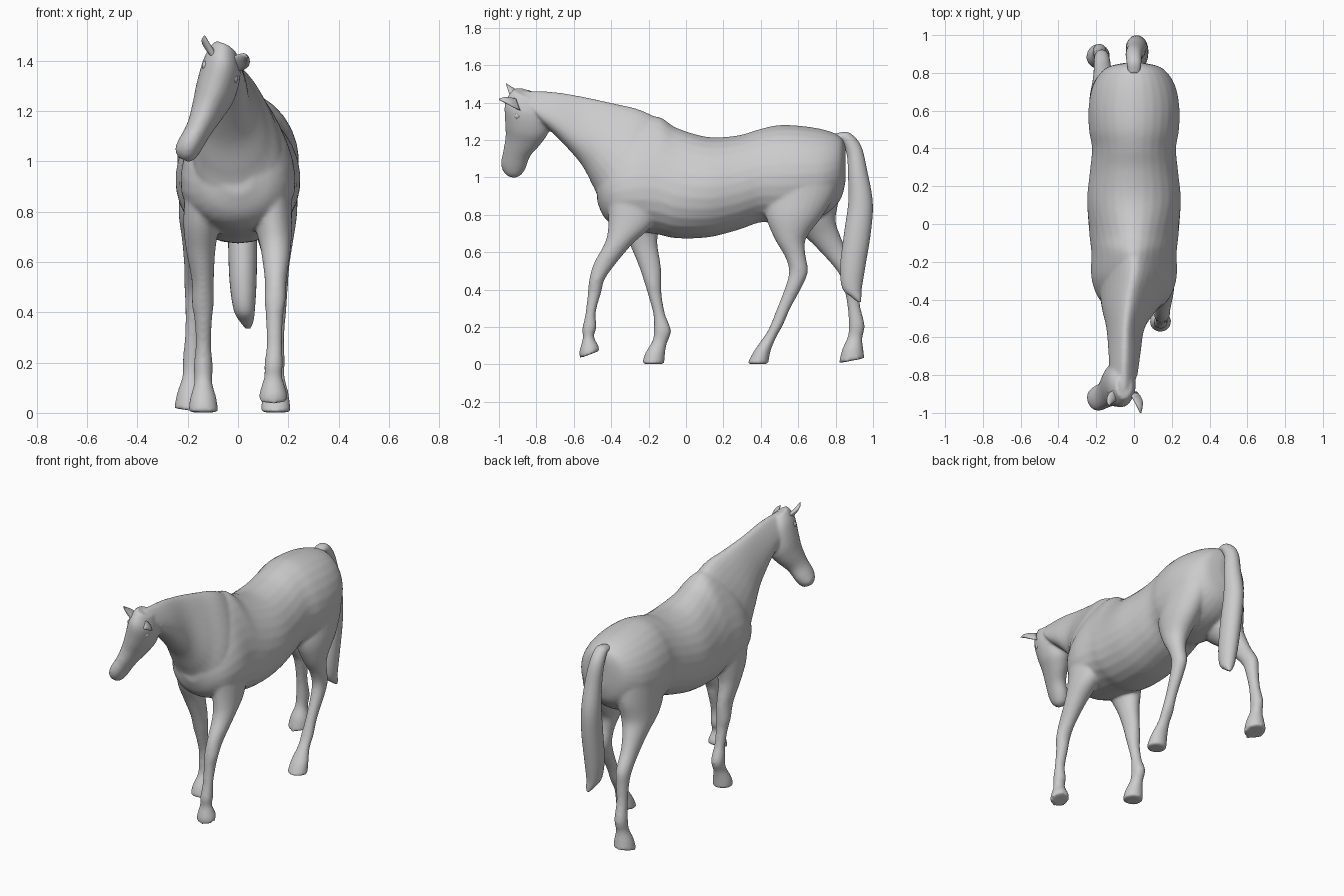
import bpy, bmesh, math
from mathutils import Vector


def catmull(a, b, c, d, t):
    return [0.5 * (2 * q + (r - p) * t + (2 * p - 5 * q + 4 * r - s) * t * t
                   + (3 * q - p - 3 * r + s) * t ** 3) for p, q, r, s in zip(a, b, c, d)]


def loft(bm, rings, k=0.0, roll=0.0, steps=5, sides=28):
    """Skin oval sections: (x, y_top, z_top, y_bottom, z_bottom, half_width[, top_narrowing])."""
    rings = [tuple(r) if len(r) == 7 else (*r, k) for r in rings]
    ext = [rings[0]] + rings + [rings[-1]]
    dense = [catmull(*ext[i:i + 4], s / steps) for i in range(len(rings) - 1) for s in range(steps)]
    dense.append(rings[-1])
    side = Vector((math.cos(roll), 0, -math.sin(roll)))
    loops = []
    for x, yt, zt, yb, zb, w, kk in dense:
        c = Vector((x, (yt + yb) / 2, (zt + zb) / 2))
        h = Vector((0, (yt - yb) / 2, (zt - zb) / 2))
        loop = []
        for i in range(sides):
            a = 2 * math.pi * i / sides
            s = math.sin(a)
            loop.append(bm.verts.new(c + h * s + side * (w * math.cos(a) * (1 - kk * s))))
        loops.append(loop)
    faces = [bm.faces.new((p[i], p[(i + 1) % sides], q[(i + 1) % sides], q[i]))
             for p, q in zip(loops, loops[1:]) for i in range(sides)]
    faces += [bm.faces.new(loops[0]), bm.faces.new(loops[-1])]
    bmesh.ops.recalc_face_normals(bm, faces=faces)


def finish(name, bm):
    me = bpy.data.meshes.new(name)
    bm.to_mesh(me)
    bm.free()
    me.shade_smooth()
    ob = bpy.data.objects.new(name, me)
    bpy.context.collection.objects.link(ob)
    return ob


body = bmesh.new()

# torso: y, top, bottom, half width, top narrowing
torso = [(.853, 1.17, .98, .05, 0), (.825, 1.22, .88, .15, 0), (.74, 1.255, .80, .215, .05),
         (.62, 1.275, .76, .24, .05), (.50, 1.28, .75, .238, .08), (.40, 1.26, .76, .222, .1),
         (.28, 1.225, .72, .233, .08), (.12, 1.216, .68, .248, .08), (-.05, 1.265, .675, .23, .25),
         (-.15, 1.325, .695, .215, .35), (-.28, 1.30, .715, .215, .35), (-.38, 1.20, .74, .19, .25),
         (-.44, 1.09, .79, .14, .1), (-.475, 1.0, .87, .06, 0)]
loft(body, [(0, y, t, y, b, w, k) for y, t, b, w, k in torso])

# neck, bending slightly to one side
loft(body, [(-.055, -.87, 1.463, -.76, 1.28, .07), (-.05, -.70, 1.457, -.675, 1.20, .08),
            (-.045, -.54, 1.43, -.56, 1.07, .095), (-.025, -.38, 1.395, -.49, .94, .135),
            (0, -.24, 1.36, -.42, .82, .17), (0, -.08, 1.28, -.2, .80, .18)], k=.4)

# head, tilted sideways
ROLL = math.radians(26)
loft(body, [(-.05, -.925, 1.47, -.80, 1.44, .05), (-.062, -.968, 1.40, -.74, 1.36, .08),
            (-.09, -.968, 1.30, -.73, 1.26, .082), (-.12, -.965, 1.22, -.77, 1.19, .067),
            (-.155, -.978, 1.14, -.83, 1.12, .052), (-.19, -.99, 1.075, -.853, 1.06, .05),
            (-.21, -.975, 1.03, -.87, 1.03, .045), (-.218, -.945, 1.005, -.89, 1.01, .025)],
     k=.08, roll=ROLL)

# legs in a walking stride: x, front y z, back y z, half width
front_right = [(.13, -.42, .95, -.12, .87, .08), (.14, -.415, .77, -.18, .745, .075),
               (.15, -.43, .66, -.29, .64, .06), (.15, -.493, .54, -.39, .52, .044),
               (.148, -.518, .45, -.437, .45, .042), (.145, -.525, .38, -.452, .39, .035),
               (.145, -.538, .27, -.482, .28, .031), (.142, -.555, .19, -.478, .2, .037),
               (.14, -.552, .14, -.492, .15, .036), (.14, -.57, .07, -.468, .10, .053),
               (.14, -.567, .033, -.463, .073, .059)]
front_left = [(-.13, -.40, .9, -.1, .9, .08), (-.145, -.36, .76, -.14, .74, .072),
              (-.148, -.30, .64, -.153, .65, .058), (-.14, -.25, .52, -.135, .53, .044),
              (-.14, -.22, .43, -.131, .43, .043), (-.138, -.202, .37, -.13, .37, .035),
              (-.138, -.175, .27, -.112, .27, .031), (-.138, -.172, .19, -.08, .18, .038),
              (-.138, -.178, .13, -.103, .11, .036), (-.138, -.218, .06, -.113, .05, .053),
              (-.138, -.236, .002, -.116, .002, .06)]
hind_right = [(.115, .45, 1.05, .82, 1.05, .115), (.125, .425, .88, .80, .92, .11),
              (.14, .43, .78, .735, .8, .095), (.15, .475, .67, .645, .68, .068),
              (.155, .53, .575, .637, .6, .05), (.155, .551, .5, .652, .5, .043),
              (.155, .533, .42, .622, .42, .038), (.152, .487, .3, .558, .3, .032),
              (.15, .447, .2, .518, .21, .037), (.15, .418, .15, .48, .14, .036),
              (.15, .362, .07, .452, .07, .053), (.15, .327, .002, .44, .002, .06)]
hind_left = [(-.115, .47, 1.05, .82, 1.05, .115), (-.125, .46, .88, .82, .9, .11),
             (-.14, .52, .78, .80, .78, .095), (-.155, .64, .68, .82, .7, .068),
             (-.165, .735, .585, .86, .61, .05), (-.17, .815, .49, .918, .51, .043),
             (-.172, .842, .42, .925, .42, .037), (-.178, .862, .32, .93, .32, .032),
             (-.182, .87, .22, .955, .21, .037), (-.185, .865, .15, .943, .14, .036),
             (-.187, .835, .08, .948, .08, .055), (-.19, .817, .007, .955, .033, .064)]
for leg in (front_right, front_left, hind_right, hind_left):
    loft(body, leg)

# fuse torso, neck, head and legs into one smooth skin
horse = finish("horse_body", body)
rm = horse.modifiers.new("fuse", 'REMESH')
rm.mode = 'VOXEL'
rm.voxel_size = .009
rm.use_smooth_shade = True
sm = horse.modifiers.new("soften", 'SMOOTH')
sm.factor = .5
sm.iterations = 8

# tail
bm = bmesh.new()
loft(bm, [(0, .79, 1.19, .80, 1.235, .03), (0, .83, 1.19, .87, 1.24, .038),
          (0, .86, 1.12, .935, 1.17, .044), (.01, .866, 1.02, .97, 1.03, .05),
          (.013, .868, .87, .998, .87, .056), (.018, .845, .7, .99, .72, .058),
          (.02, .825, .53, .96, .53, .054), (.025, .835, .41, .94, .41, .042),
          (.035, .885, .36, .937, .36, .025), (.04, .92, .335, .935, .335, .008)])
finish("tail", bm)

# ears and eyes
for label, ear in (
        ("left", [(-.095, -.935, 1.41, -.87, 1.43, .026), (-.115, -.945, 1.445, -.89, 1.455, .028),
                  (-.128, -.955, 1.475, -.925, 1.478, .018), (-.132, -.962, 1.5, -.957, 1.5, .003)]),
        ("right", [(.0, -.91, 1.42, -.885, 1.36, .026), (.02, -.94, 1.425, -.92, 1.375, .027),
                   (.03, -.97, 1.428, -.957, 1.395, .018), (.035, -1.0, 1.42, -.998, 1.414, .004)])):
    bm = bmesh.new()
    loft(bm, ear, roll=ROLL, sides=16)
    finish(label + "_ear", bm)
for label, s in (("left", -1), ("right", 1)):
    bm = bmesh.new()
    bmesh.ops.create_uvsphere(bm, u_segments=16, v_segments=10, radius=.02)
    bmesh.ops.translate(bm, verts=bm.verts,
                        vec=(-.072 + s * .058 * math.cos(ROLL), -.90, 1.355 - s * .058 * math.sin(ROLL)))
    finish(label + "_eye", bm)
